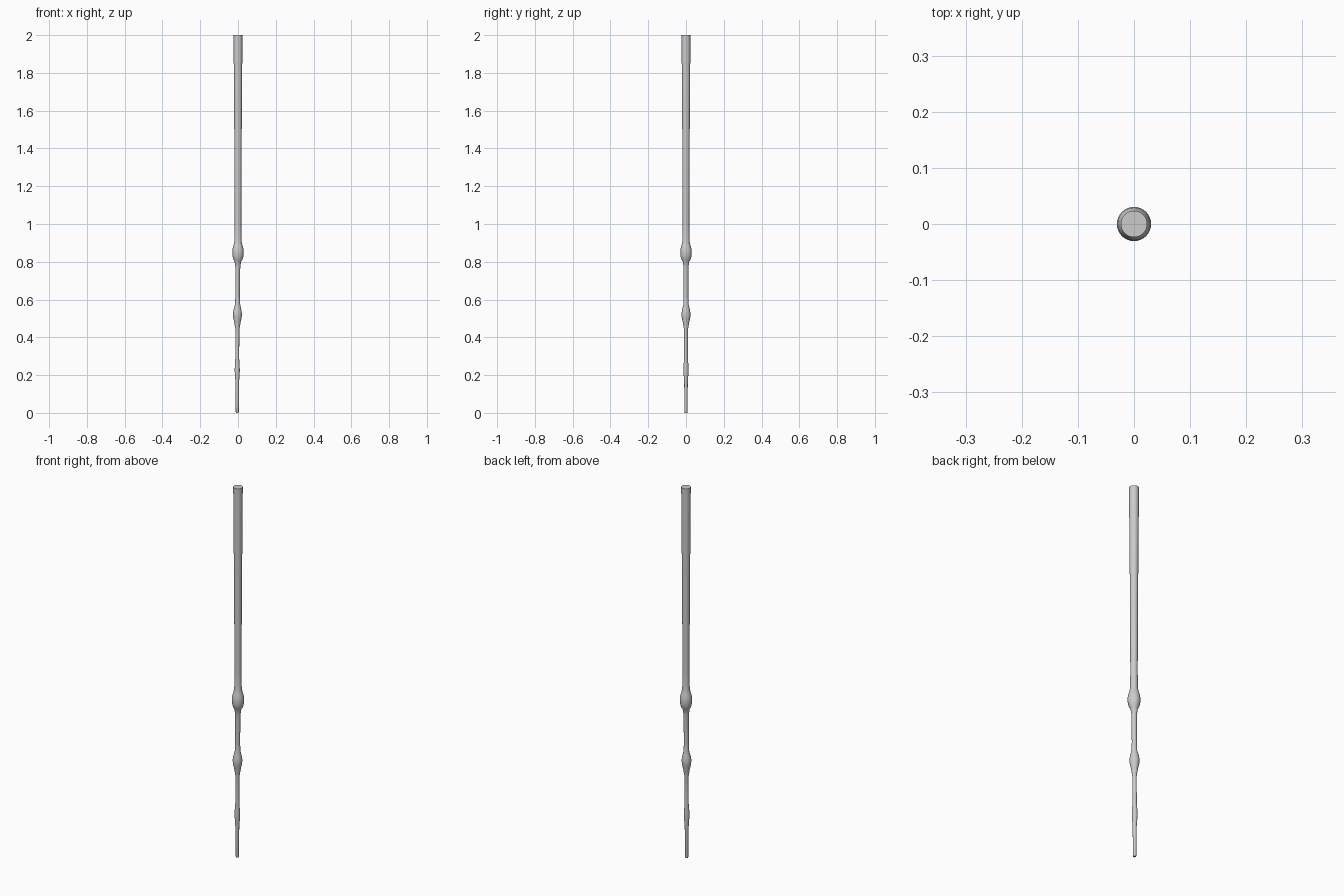
import bpy, bmesh, math

# Turned rod profile: height, radius, slight sideways drift
PROFILE = [
    (0.0, 0.007, -0.004), (0.004, 0.008, -0.004), (0.16, 0.0095, -0.004),
    (0.19, 0.0115, -0.004), (0.22, 0.0135, -0.004), (0.25, 0.013, -0.004),
    (0.29, 0.010, -0.004), (0.44, 0.0105, -0.003), (0.48, 0.017, -0.003),
    (0.505, 0.0225, -0.003), (0.525, 0.024, -0.003), (0.545, 0.021, -0.003),
    (0.575, 0.0135, -0.002), (0.62, 0.012, -0.002), (0.77, 0.013, -0.001),
    (0.80, 0.017, -0.001), (0.812, 0.024, 0.0), (0.83, 0.029, 0.0),
    (0.85, 0.0305, 0.0), (0.87, 0.029, 0.0), (0.888, 0.0235, 0.0),
    (0.91, 0.0185, 0.0), (1.0, 0.0175, 0.0), (1.3, 0.0185, 0.0),
    (1.6, 0.0205, 0.0), (1.85, 0.0225, 0.0), (2.0, 0.0235, 0.0),
]
SIDES = 32


def lathe(name, profile):
    bm = bmesh.new()
    rings = []
    for z, r, dx in profile:
        rings.append([bm.verts.new((dx + r * math.cos(a), r * math.sin(a), z))
                      for a in (2 * math.pi * i / SIDES for i in range(SIDES))])
    for low, high in zip(rings, rings[1:]):
        for i in range(SIDES):
            j = (i + 1) % SIDES
            bm.faces.new((low[i], low[j], high[j], high[i]))
    bm.faces.new(rings[0][::-1])
    bm.faces.new(rings[-1])
    mesh = bpy.data.meshes.new(name)
    bm.to_mesh(mesh)
    bm.free()
    obj = bpy.data.objects.new(name, mesh)
    bpy.context.collection.objects.link(obj)
    return obj


# Tapered rod with three turned swellings
rod = lathe("turned_rod", PROFILE)
bpy.context.view_layer.objects.active = rod
rod.select_set(True)
bpy.ops.object.shade_smooth_by_angle(angle=math.radians(40))
